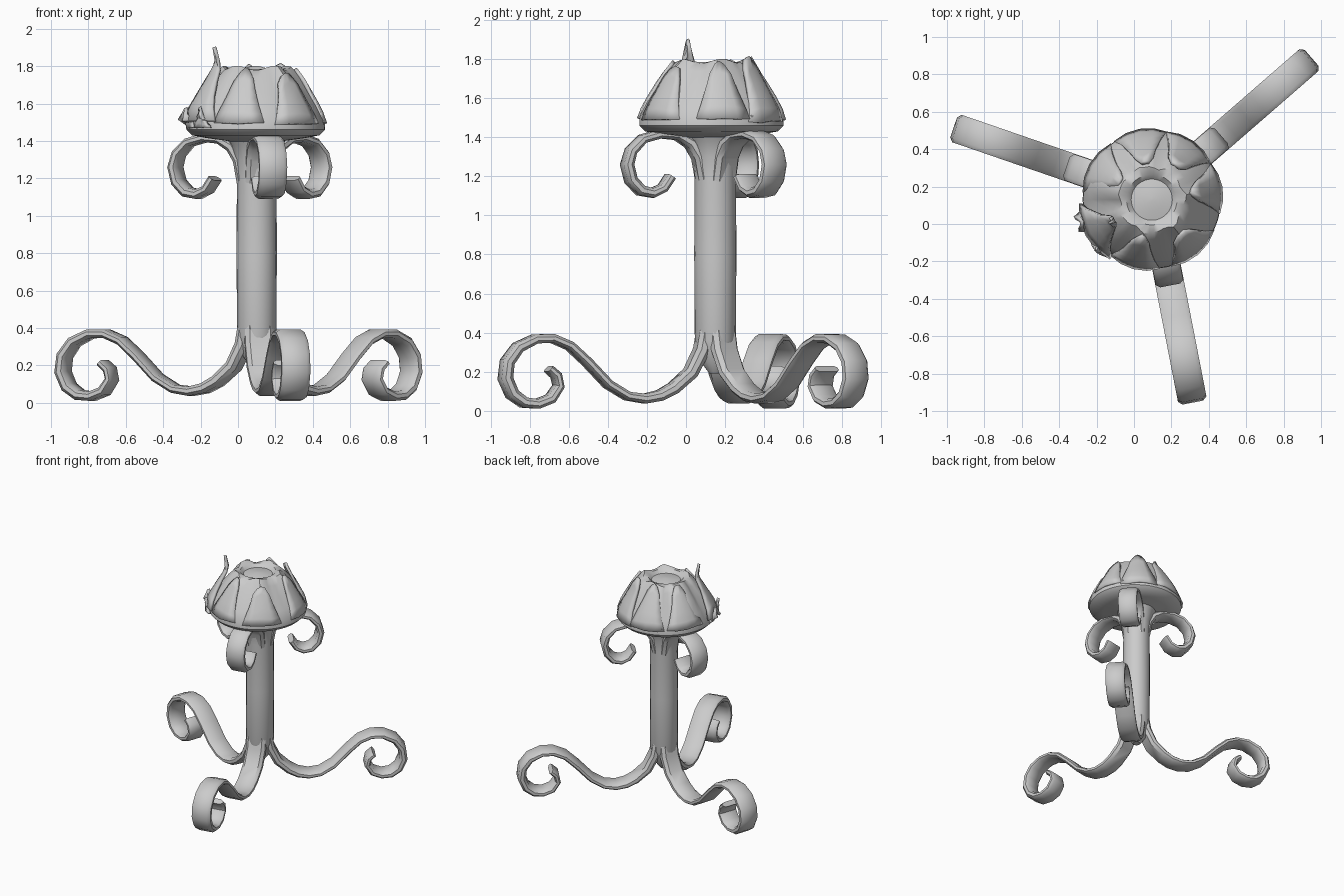
import bpy, bmesh, math, random
from mathutils import Vector

if "Cube" in bpy.data.objects:
    bpy.data.objects.remove(bpy.data.objects["Cube"])

random.seed(4)
PX, PY = 0.10, 0.15      # pole axis
CX, CY = 0.095, 0.13     # cap axis
ANGLES = [41, 161, 281]  # three-fold arms


def finish(name, bm, loc, rot=0.0, angle=40):
    bmesh.ops.recalc_face_normals(bm, faces=bm.faces)
    me = bpy.data.meshes.new(name)
    bm.to_mesh(me)
    bm.free()
    ob = bpy.data.objects.new(name, me)
    bpy.context.collection.objects.link(ob)
    ob.location = loc
    ob.rotation_euler.z = math.radians(rot)
    bpy.ops.object.select_all(action='DESELECT')
    ob.select_set(True)
    bpy.context.view_layer.objects.active = ob
    bpy.ops.object.shade_smooth_by_angle(angle=math.radians(angle))
    return ob


def bridge(bm, rings, caps=True):
    n = len(rings[0])
    for a, b in zip(rings, rings[1:]):
        for i in range(n):
            j = (i + 1) % n
            bm.faces.new((a[i], a[j], b[j], b[i]))
    if caps:
        bm.faces.new(rings[0])
        bm.faces.new(rings[-1])


def strip(name, path, width, rot):
    """Flat band with chamfered edges; path = (radius, z, thickness)."""
    bm = bmesh.new()
    rings = []
    for i, (r, z, h) in enumerate(path):
        a, b = path[max(i - 1, 0)], path[min(i + 1, len(path) - 1)]
        t = Vector((b[0] - a[0], b[1] - a[1])).normalized()
        sec = [(.5, -.2), (.5, .2), (.36, .5), (-.36, .5),
               (-.5, .2), (-.5, -.2), (-.36, -.5), (.36, -.5)]
        rings.append([bm.verts.new((r - t.y * v * h, u * width, z + t.x * v * h))
                      for u, v in sec])
    bridge(bm, rings)
    return finish(name, bm, (PX, PY, 0), rot)


def lathe(name, profile, n, loc, warp=None):
    bm = bmesh.new()
    rings = []
    for r, z in profile:
        ring = []
        for i in range(n):
            a = 2 * math.pi * i / n
            rr, zz = warp(r, z, a) if warp else (r, z)
            ring.append(bm.verts.new((rr * math.cos(a), rr * math.sin(a), zz)))
        rings.append(ring)
    bridge(bm, rings)
    return finish(name, bm, loc)


# Pole, flaring slightly where the arms join
lathe("pole", [(.03, .19), (.075, .25), (.105, .36), (.108, .8),
               (.106, 1.2), (.115, 1.3), (.14, 1.38), (.18, 1.44)], 20, (PX, PY, 0))

# Scrolling feet and the smaller scrolls under the cap
foot = [(.045, .46, .07), (.072, .31, .07), (.13, .195, .065), (.22, .115, .06),
        (.29, .078, .055), (.37, .062, .05), (.46, .075, .045), (.56, .135, .045),
        (.67, .25, .045), (.76, .332, .045), (.85, .37, .045), (.94, .368, .048),
        (1.03, .325, .055), (1.085, .25, .06), (1.095, .165, .062), (1.06, .085, .06),
        (1.0, .042, .055), (.93, .035, .05), (.86, .062, .05), (.818, .125, .045),
        (.83, .18, .045), (.87, .215, .04)]
scroll = [(.06, 1.18, .07), (.085, 1.30, .065), (.13, 1.37, .06), (.20, 1.41, .05),
          (.29, 1.417, .045), (.38, 1.392, .045), (.44, 1.33, .05), (.46, 1.26, .055),
          (.44, 1.18, .055), (.39, 1.127, .055), (.33, 1.115, .05), (.275, 1.14, .045),
          (.235, 1.20, .045)]
for k, ang in enumerate(ANGLES):
    strip(f"foot_{k + 1}", foot, .155, ang)
    strip(f"upper_scroll_{k + 1}", scroll, .15, ang)

# Mushroom-shaped cap with shallow folds and a dished top
SKIN = [(.34, 1.43), (.37, 1.46), (.368, 1.51), (.335, 1.58), (.275, 1.67),
        (.215, 1.75), (.175, 1.79), (.165, 1.95)]


def skin(z):
    for (r0, z0), (r1, z1) in zip(SKIN, SKIN[1:]):
        if z <= z1:
            return r0 + (r1 - r0) * (z - z0) / (z1 - z0)
    return SKIN[-1][0]


def folds(r, z, a):
    f = max(0, min(1, (z - 1.5) / .15))
    if r < .14:
        return r, z
    return (r * (1 + f * (.05 * math.sin(7 * a + 1) + .03 * math.sin(13 * a))),
            z + .012 * f * math.sin(5 * a))


lathe("cap", [(.05, 1.38), (.15, 1.40), (.26, 1.415)] + SKIN[:7]
      + [(.135, 1.785), (.11, 1.76), (.06, 1.77), (.01, 1.775)], 42, (CX, CY, 0), folds)


def petal(name, ang, half, z0, z1, flare, taper=.55):
    """Leaf plate lying on the cap, tip lifted outward by flare."""
    bm = bmesh.new()
    grid = []
    for j in range(6):
        v = j / 5
        w = half * (1 - (1 - taper) * v)
        row = []
        for i in range(5):
            u = i / 2 - 1
            z = z0 + (z1 - z0) * v - .06 * v * u * u + random.uniform(-.006, .006)
            r = skin(z) + .004 + flare * v * v + .012 * (1 - u * u)
            a = math.radians(u * w)
            row.append(bm.verts.new((r * math.cos(a), r * math.sin(a), z)))
        grid.append(row)
    for a, b in zip(grid, grid[1:]):
        for i in range(4):
            bm.faces.new((a[i], a[i + 1], b[i + 1], b[i]))
    ob = finish(name, bm, (CX, CY, 0), ang)
    m = ob.modifiers.new("thickness", 'SOLIDIFY')
    m.thickness = .02
    m.offset = -1


# Overlapping petals: angle, half width, bottom, top, flare
for k, p in enumerate([(10, 22, 1.50, 1.79, .03), (55, 24, 1.48, 1.82, .045),
                       (100, 23, 1.49, 1.81, .02), (150, 24, 1.50, 1.80, .01),
                       (255, 22, 1.50, 1.79, .015), (310, 24, 1.49, 1.77, .03)]):
    petal(f"petal_{k + 1}", *p)
petal("spike_petal", 209, 26, 1.50, 1.91, .06, .12)
petal("lower_leaf_1", 198, 11, 1.47, 1.57, .05, .3)
petal("lower_leaf_2", 222, 9, 1.47, 1.59, .045, .3)
